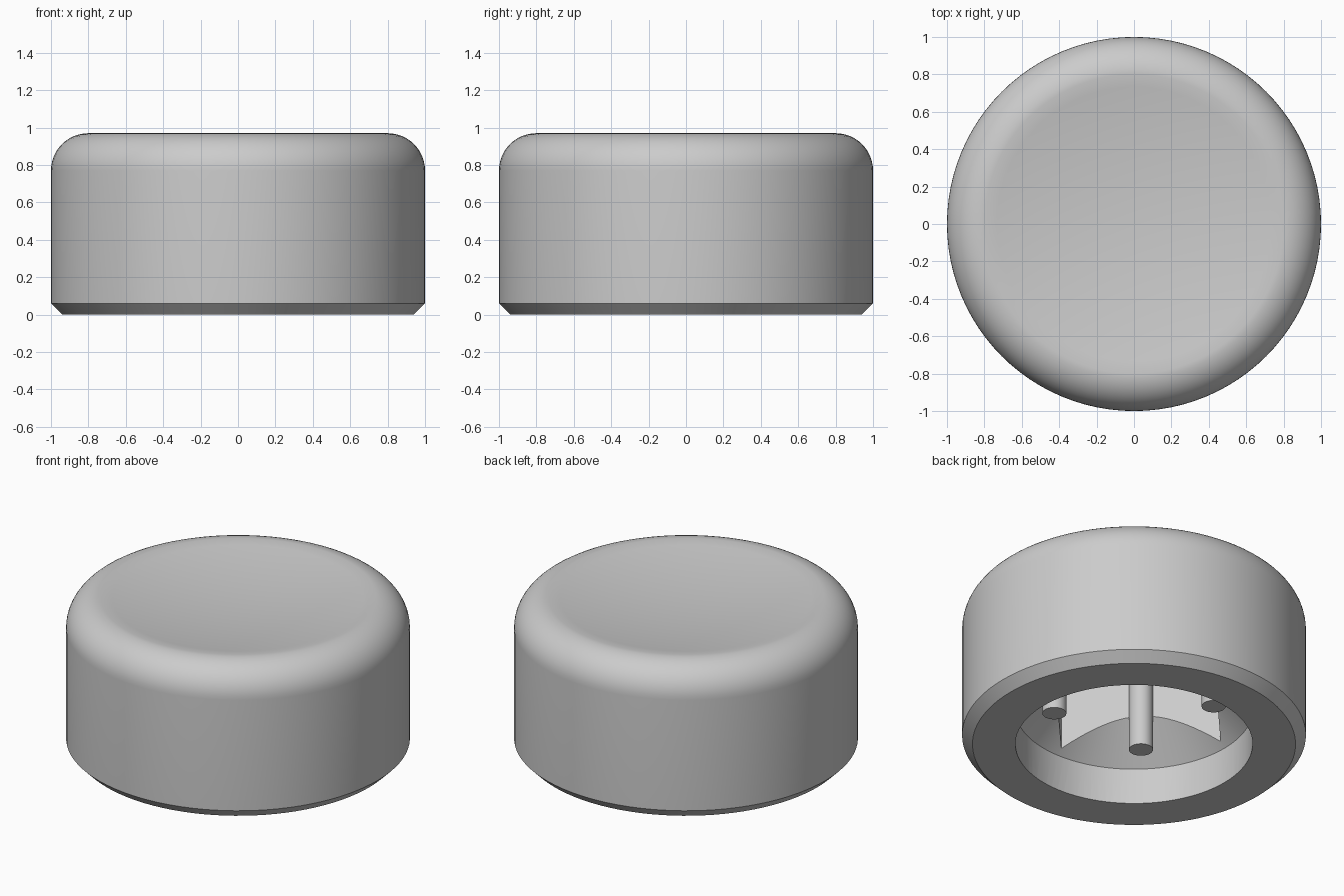
import bpy
import bmesh
from math import sin, cos, pi, radians
from mathutils import Matrix

cube = bpy.data.objects.get("Cube")
if cube:
    bpy.data.objects.remove(cube, do_unlink=True)

GREY = (0.6, 0.6, 0.6, 1.0)
grey = bpy.data.materials.new("plain grey")
grey.use_nodes = True
grey.diffuse_color = GREY
for node in grey.node_tree.nodes:
    if node.type == "BSDF_PRINCIPLED":
        node.inputs["Base Color"].default_value = GREY

SEGMENTS = 96
CEILING = 0.76       # top of the square pocket
HALF = 0.465         # half width of the pocket, also the post distance
BORE = 0.69          # radius of the round opening


def add_object(name, bm):
    bmesh.ops.recalc_face_normals(bm, faces=bm.faces)
    mesh = bpy.data.meshes.new(name)
    bm.to_mesh(mesh)
    bm.free()
    mesh.materials.append(grey)
    obj = bpy.data.objects.new(name, mesh)
    bpy.context.collection.objects.link(obj)
    return obj


def lathe(name, profile):
    """Revolve (radius, height) points that start and end on the axis."""
    bm = bmesh.new()
    verts = [bm.verts.new((r, 0, z)) for r, z in profile]
    edges = [bm.edges.new(pair) for pair in zip(verts, verts[1:])]
    bmesh.ops.spin(bm, geom=verts + edges, cent=(0, 0, 0), axis=(0, 0, 1),
                   angle=2 * pi, steps=SEGMENTS, use_duplicate=False)
    bmesh.ops.remove_doubles(bm, verts=bm.verts, dist=1e-4)
    return add_object(name, bm)


def activate(obj):
    bpy.ops.object.select_all(action="DESELECT")
    obj.select_set(True)
    bpy.context.view_layer.objects.active = obj


def cut(target, cutter):
    cutter.hide_render = True
    mod = target.modifiers.new("cut", "BOOLEAN")
    mod.operation = "DIFFERENCE"
    mod.solver = "EXACT"
    mod.object = cutter
    activate(target)
    bpy.ops.object.modifier_apply(modifier=mod.name)
    bpy.data.objects.remove(cutter, do_unlink=True)


def smooth(obj):
    activate(obj)
    bpy.ops.object.shade_smooth_by_angle(angle=radians(30))


# Outer body: chamfered foot, straight side, rounded shoulder, dished top
FILLET, TOP, DEPTH = 0.2, 0.97, 0.065
profile = [(0, 0), (0.94, 0), (1, 0.06)]
for i in range(13):
    a = i / 12 * pi / 2
    profile.append((1 - FILLET + FILLET * cos(a), TOP - FILLET + FILLET * sin(a)))
rim = 1 - FILLET
for i in range(11, -1, -1):
    t = i / 12
    profile.append((rim * t, TOP - DEPTH * (1 - t * t)))
body = lathe("knob_body", profile)

# Round opening with a conical lead-in
cut(body, lathe("opening_cutter", [(0, -0.1), (BORE, -0.1), (BORE, 0.23),
                                   (0.3, 0.23 + BORE - 0.3), (0, 0.23 + BORE - 0.3)]))

# Square pocket turned on its corner
bm = bmesh.new()
bmesh.ops.create_cube(bm, size=1, matrix=Matrix.Translation((0, 0, CEILING / 2 - 0.05))
                      @ Matrix.Rotation(pi / 4, 4, "Z")
                      @ Matrix.Diagonal((2 * HALF, 2 * HALF, CEILING + 0.1, 1)))
cut(body, add_object("pocket_cutter", bm))
smooth(body)

# Four posts standing against the middle of the pocket walls
POST_BOTTOM, POST_TOP = 0.23, CEILING + 0.02
for i, side in enumerate(("back_left", "back_right", "front_right", "front_left")):
    a = pi / 4 + i * pi / 2
    bm = bmesh.new()
    bmesh.ops.create_cone(bm, cap_ends=True, segments=32, radius1=0.07, radius2=0.07,
                          depth=POST_TOP - POST_BOTTOM,
                          matrix=Matrix.Translation((HALF * cos(a), HALF * sin(a),
                                                     (POST_TOP + POST_BOTTOM) / 2)))
    smooth(add_object("post_" + side, bm))
